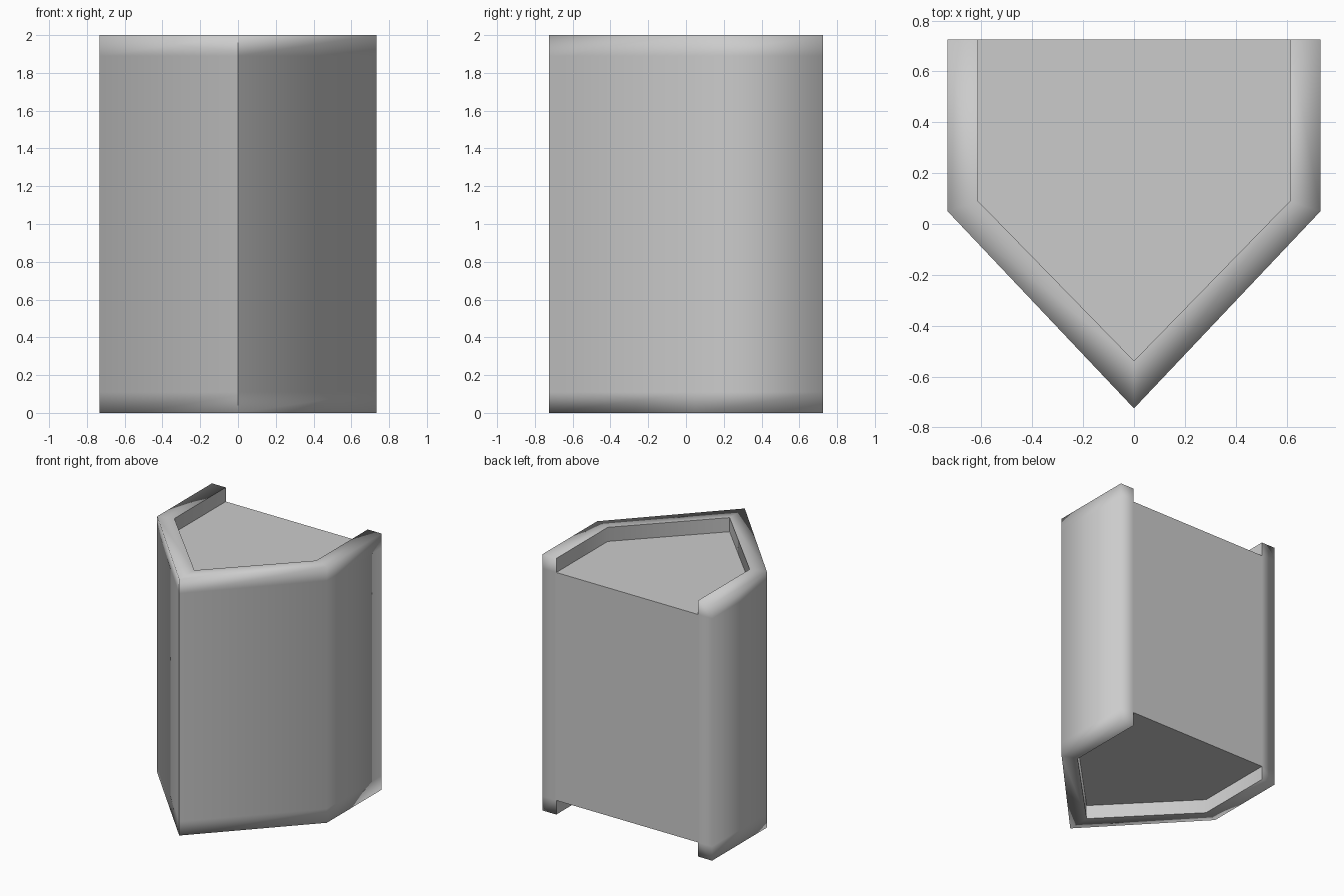
import bpy, bmesh

if "Cube" in bpy.data.objects:
    bpy.data.objects.remove(bpy.data.objects["Cube"])

# Plan outlines, running from back left round the front point to back right
outer = [(-0.733, 0.725), (-0.733, 0.05), (0, -0.725), (0.733, 0.05), (0.733, 0.725)]
inner = [(-0.613, 0.725), (-0.613, 0.09), (0, -0.538), (0.613, 0.09), (0.613, 0.725)]
levels = [0.0, 0.11, 1.89, 2.0]

bm = bmesh.new()


def ring(points, z):
    return [bm.verts.new((x, y, z)) for x, y in points]


out = [ring(outer, z) for z in levels]
inn = [ring(inner, z) for z in levels]

for i in range(4):
    # outer wall bands
    for k in range(3):
        bm.faces.new((out[k][i], out[k][i + 1], out[k + 1][i + 1], out[k + 1][i]))
    # recess walls at bottom and top
    for k in (0, 2):
        bm.faces.new((inn[k][i + 1], inn[k][i], inn[k + 1][i], inn[k + 1][i + 1]))
    # flat rims
    bm.faces.new((out[3][i], out[3][i + 1], inn[3][i + 1], inn[3][i]))
    bm.faces.new((inn[0][i], inn[0][i + 1], out[0][i + 1], out[0][i]))

# Back ends of the wall
for i in (0, 4):
    for k in range(3):
        bm.faces.new((out[k][i], inn[k][i], inn[k + 1][i], out[k + 1][i]))

# Recessed caps, split into a rectangle and a front triangle
for k in (1, 2):
    r = inn[k]
    bm.faces.new((r[0], r[1], r[3], r[4]))
    bm.faces.new((r[1], r[2], r[3]))

# Back panel, flush with the wall ends
bm.faces.new((inn[1][0], inn[2][0], inn[2][4], inn[1][4]))

bmesh.ops.recalc_face_normals(bm, faces=bm.faces)

# Smooth shading, with the front ridge and the recess edges kept crisp
for f in bm.faces:
    f.smooth = True
inner_verts = {v for r in inn for v in r}
for e in bm.edges:
    a, b = e.verts
    ridge = all(abs(v.co.x) < 1e-4 for v in e.verts) and abs(a.co.z - b.co.z) > 0.01
    recess = a in inner_verts and b in inner_verts and e.calc_face_angle(0) > 0.9
    e.smooth = not (ridge or recess)

mesh = bpy.data.meshes.new("pointed_block")
bm.to_mesh(mesh)
bm.free()
block = bpy.data.objects.new("pointed_block", mesh)
bpy.context.collection.objects.link(block)
